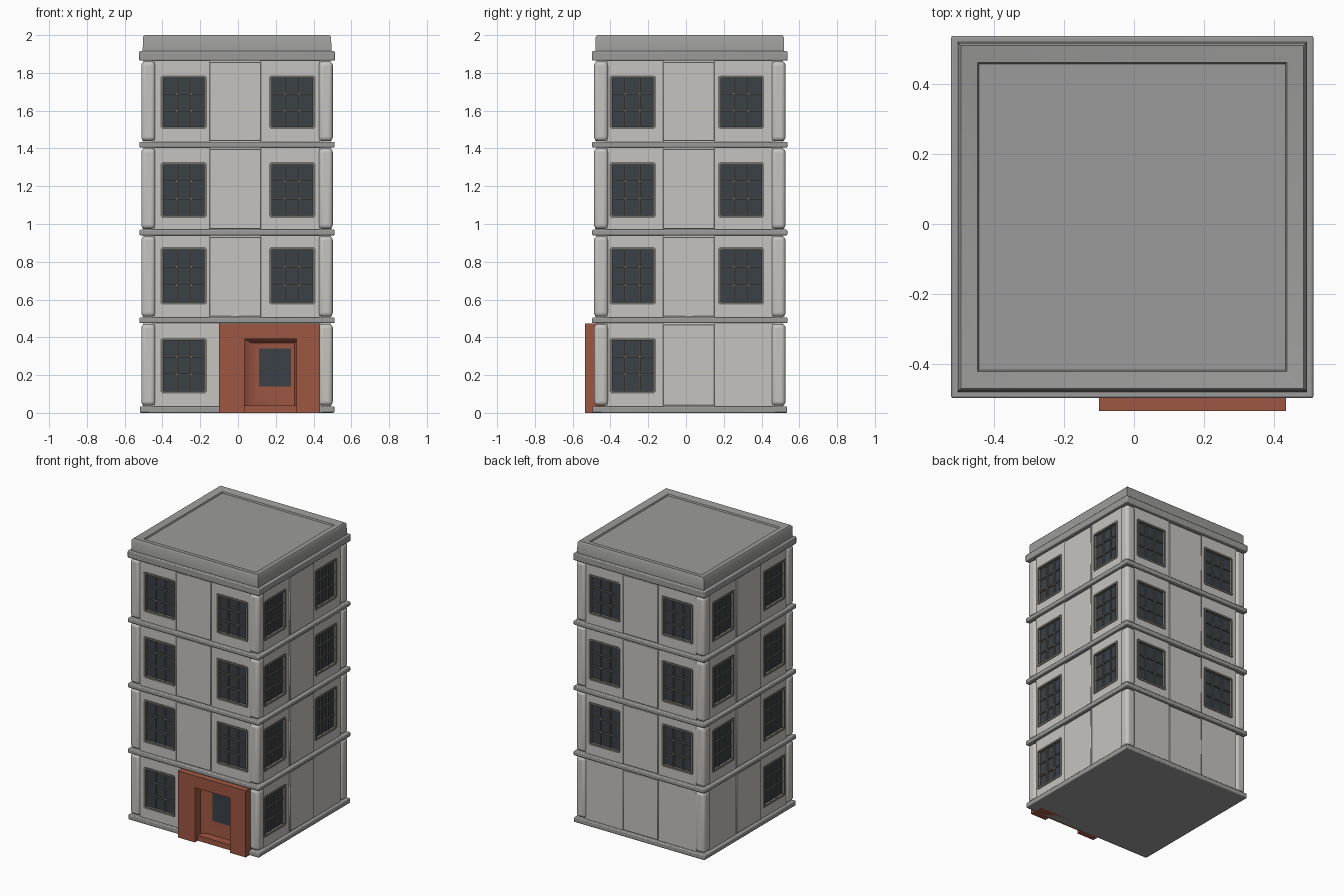
import bpy, bmesh
from mathutils import Matrix, Vector

if "Cube" in bpy.data.objects:
    bpy.data.objects.remove(bpy.data.objects["Cube"])

CX, CY = -0.005, 0.02
CENTRE = Matrix.Translation((CX, CY, 0))
FLOORS = [(0.035, 0.475), (0.505, 0.94), (0.97, 1.405), (1.435, 1.865)]
WINDOWS = [(0.11, 0.39), (0.58, 0.87), (1.04, 1.32), (1.51, 1.78)]
CORE, PANEL, GLASS, POST = 0.45, 0.494, 0.478, 0.507


def material(name, rgb):
    m = bpy.data.materials.new(name)
    m.diffuse_color = (*rgb, 1)
    m.use_nodes = True
    m.node_tree.nodes["Principled BSDF"].inputs["Base Color"].default_value = m.diffuse_color
    return m


wall = material("pale_wall", (0.56, 0.55, 0.53))
trim = material("grey_trim", (0.33, 0.33, 0.325))
glass = material("dark_glass", (0.042, 0.052, 0.062))
bars = material("window_bar_grey", (0.17, 0.16, 0.14))
brick = material("brick_red", (0.34, 0.095, 0.055))


def side(k):
    """Maps (along the wall, outward depth, height) onto wall k, front first."""
    flip = Matrix.Diagonal((1, -1, 1, 1))
    return CENTRE @ Matrix.Rotation(k * 1.5707963, 4, 'Z') @ flip


def box(bm, x0, x1, y0, y1, z0, z1, mat=Matrix()):
    v = [bm.verts.new(mat @ Vector((x, y, z)))
         for z in (z0, z1) for x, y in ((x0, y0), (x1, y0), (x1, y1), (x0, y1))]
    bm.faces.new(v[3::-1])
    bm.faces.new(v[4:])
    for i in range(4):
        j = (i + 1) % 4
        bm.faces.new((v[i], v[j], v[j + 4], v[i + 4]))


def loops(bm, rings, mat, cap=False):
    """Joins rectangles (x0, x1, z0, z1, depth) into one surface."""
    rows = [[bm.verts.new(mat @ Vector(p)) for p in
             ((a, d, c), (b, d, c), (b, d, e), (a, d, e))] for a, b, c, e, d in rings]
    for r, s in zip(rows, rows[1:]):
        for i in range(4):
            j = (i + 1) % 4
            bm.faces.new((r[i], r[j], s[j], s[i]))
    if cap:
        bm.faces.new(rows[-1])


def finish(bm, name, mat, bevel=0, segments=1, angle=35):
    bmesh.ops.recalc_face_normals(bm, faces=bm.faces)
    me = bpy.data.meshes.new(name)
    bm.to_mesh(me)
    bm.free()
    me.materials.append(mat)
    ob = bpy.data.objects.new(name, me)
    bpy.context.collection.objects.link(ob)
    if bevel:
        b = ob.modifiers.new("bevel", 'BEVEL')
        b.width, b.segments = bevel, segments
    bpy.ops.object.select_all(action='DESELECT')
    bpy.context.view_layer.objects.active = ob
    ob.select_set(True)
    bpy.ops.object.shade_smooth_by_angle(angle=angle * 0.0174533)
    return ob


# Inner block behind the wall panels
bm = bmesh.new()
box(bm, -CORE, CORE, -CORE, CORE, 0.01, 1.9, CENTRE)
finish(bm, "wall_core", wall)

# Rounded corner posts, one per storey and corner
bm = bmesh.new()
for z0, z1 in FLOORS:
    for k in range(4):
        box(bm, 0.432, POST, 0.432, POST, z0 + 0.004, z1 - 0.004, side(k))
finish(bm, "corner_posts", wall, 0.022, 4, 50)

# Wall panels, central pilasters and gridded windows
panels, pilasters = bmesh.new(), bmesh.new()
panes, grids = bmesh.new(), bmesh.new()


def window_panel(m, a, b, z0, z1, u, w0, w1):
    h = 0.115
    hole = (u - h, u + h, w0, w1)
    loops(panels, [(a, b, z0, z1, CORE - 0.01), (a, b, z0, z1, PANEL),
                   (*hole, PANEL), (*hole, GLASS - 0.004)], m)
    loops(panes, [(*hole, GLASS)], m, True)
    d0, d1, t = GLASS - 0.002, GLASS + 0.008, 0.004
    for i in range(4):
        e = 0.003 if i in (0, 3) else 0
        x = u - h + 2 * h * i / 3
        z = w0 + (w1 - w0) * i / 3
        box(grids, x - t - e, x + t + e, d0, d1 + 4 * e, w0, w1, m)
        box(grids, u - h, u + h, d0, d1 + 4 * e, z - t - e, z + t + e, m)


for k in range(4):
    m = side(k)
    c = (0.005, -0.015, 0.0, 0.015)[k]
    mid = (-0.01, -0.005, 0.0, 0.005)[k]
    for f, ((z0, z1), (w0, w1)) in enumerate(zip(FLOORS, WINDOWS)):
        entrance = k == 0 and f == 0
        if not entrance:
            box(pilasters, mid - 0.137, mid + 0.137, CORE - 0.01, 0.501,
                z0 + 0.004, z1 - 0.008, m)
        for s in (-1, 1):
            a, b = sorted((s * 0.437, mid + s * 0.135))
            if entrance:
                if s == 1:
                    continue
                b = -0.09
            # Ground storey has windows only towards the front
            glazed = f > 0 or (k, s) in ((0, -1), (1, -1), (3, 1))
            if glazed:
                window_panel(m, a, b, z0, z1, c + s * 0.287, w0, w1)
            else:
                box(panels, a, b, CORE - 0.01, PANEL, z0, z1, m)
finish(panels, "wall_panels", wall)
finish(pilasters, "pilasters", wall, 0.003)
finish(panes, "window_panes", glass)
finish(grids, "window_bars", bars)

# Horizontal bands between storeys
bm = bmesh.new()
for z0, z1, h in ((0, 0.035, 0.515), (0.475, 0.505, 0.517), (0.94, 0.97, 0.517),
                  (1.405, 1.435, 0.517), (1.865, 1.915, 0.518)):
    box(bm, -h, h, -h, h, z0, z1, CENTRE)
finish(bm, "storey_bands", trim, 0.006, 2, 40)

# Parapet with a sloping inner rim and slightly sunken roof
bm = bmesh.new()
rows = []
for h, z in ((0.5, 1.905), (0.498, 1.99), (0.49, 2.0), (0.442, 1.99), (0.438, 1.98)):
    rows.append([bm.verts.new((CX + x * h, CY + y * h, z))
                 for x, y in ((-1, -1), (1, -1), (1, 1), (-1, 1))])
for r, s in zip(rows, rows[1:]):
    for i in range(4):
        bm.faces.new((r[i], r[(i + 1) % 4], s[(i + 1) % 4], s[i]))
bm.faces.new(rows[-1])
bm.faces.new(rows[0][::-1])
finish(bm, "parapet_roof", trim, angle=40)

# Entrance surround: two jambs, lintel and threshold
bm = bmesh.new()
box(bm, -0.10, 0.035, -0.535, -0.43, 0, 0.474)
box(bm, 0.31, 0.435, -0.535, -0.43, 0, 0.474)
box(bm, 0.035, 0.31, -0.535, -0.43, 0.39, 0.474)
box(bm, 0.035, 0.31, -0.503, -0.43, 0, 0.038)
finish(bm, "entrance_surround", brick)

# Recessed door tapering to its pane
front = Matrix.Diagonal((1, -1, 1, 1))
bm = bmesh.new()
loops(bm, [(0.033, 0.312, 0.036, 0.392, 0.475), (0.07, 0.30, 0.036, 0.37, 0.445),
           (0.11, 0.28, 0.14, 0.34, 0.442)], front, True)
finish(bm, "entrance_door", brick)
bm = bmesh.new()
box(bm, 0.11, 0.28, 0.436, 0.445, 0.14, 0.34, front)
finish(bm, "door_pane", glass)
